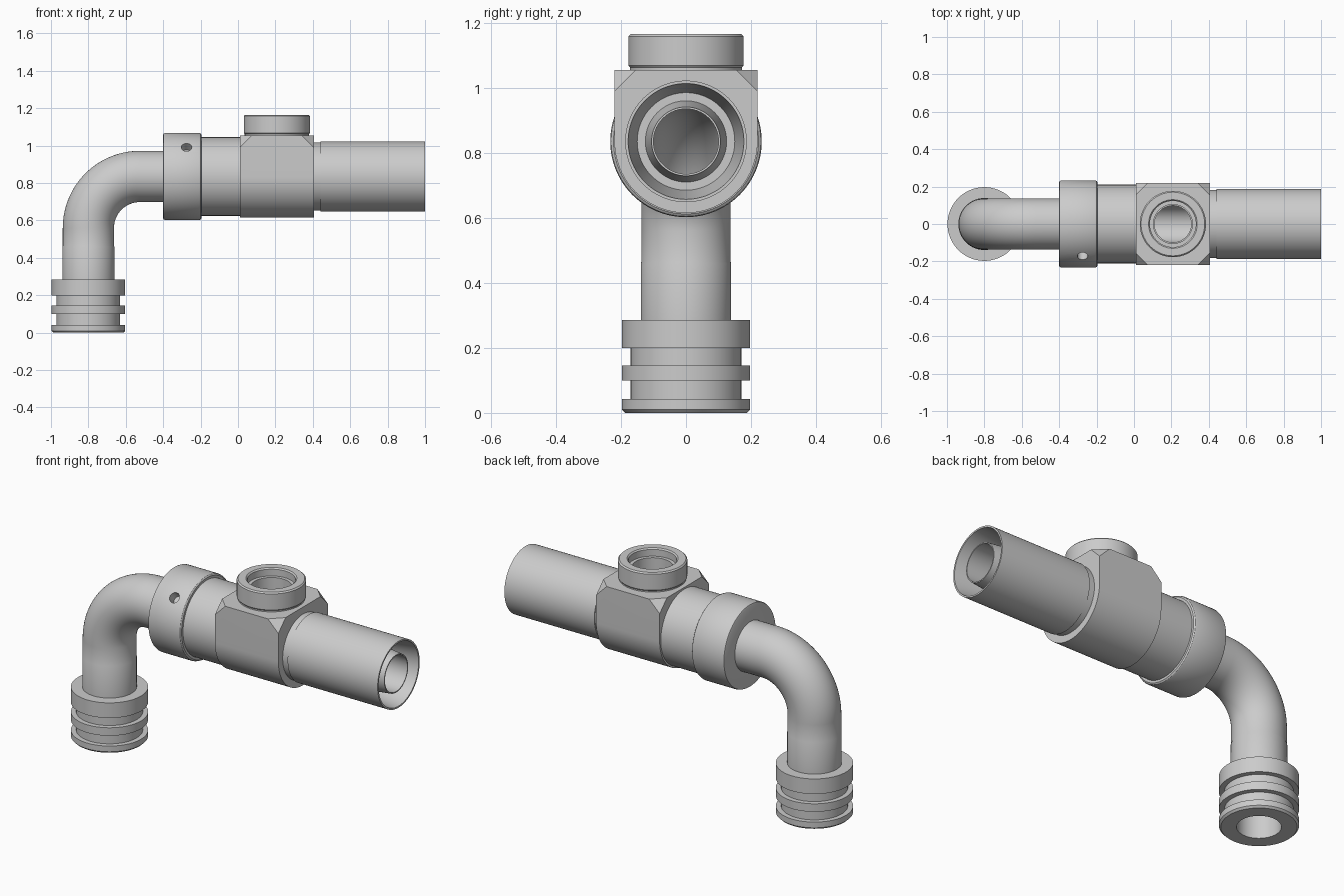
import bpy, bmesh
from math import sin, cos, pi, radians
from mathutils import Matrix, Vector

if "Cube" in bpy.data.objects:
    bpy.data.objects.remove(bpy.data.objects["Cube"])

AXIS = 0.835          # height of the horizontal axis
BORE = 0.1
SEG = 96


def new_object(name, bm):
    bmesh.ops.recalc_face_normals(bm, faces=bm.faces)
    me = bpy.data.meshes.new(name)
    bm.to_mesh(me)
    bm.free()
    ob = bpy.data.objects.new(name, me)
    bpy.context.collection.objects.link(ob)
    return ob


def activate(ob):
    bpy.ops.object.select_all(action='DESELECT')
    ob.select_set(True)
    bpy.context.view_layer.objects.active = ob


def finish(ob):
    activate(ob)
    bpy.ops.object.shade_smooth_by_angle(angle=radians(30))
    return ob


def bridge_rings(bm, rings, closed):
    n = len(rings[0])
    for i in range(len(rings) if closed else len(rings) - 1):
        a, b = rings[i], rings[(i + 1) % len(rings)]
        for j in range(n):
            k = (j + 1) % n
            bm.faces.new((a[j], a[k], b[k], b[j]))


def lathe(name, profile, mat):
    """Turn a closed (radius, height) profile around z, then place it."""
    bm = bmesh.new()
    rings = [[bm.verts.new(mat @ Vector((r * cos(2 * pi * s / SEG), r * sin(2 * pi * s / SEG), h)))
              for s in range(SEG)] for r, h in profile]
    bridge_rings(bm, rings, True)
    return new_object(name, bm)


def cut(ob, radius, start, direction, depth):
    """Drill a round hole."""
    d = Vector(direction).normalized()
    bm = bmesh.new()
    m = Matrix.Translation(Vector(start) + d * depth / 2) @ d.to_track_quat('Z', 'Y').to_matrix().to_4x4()
    bmesh.ops.create_cone(bm, cap_ends=True, segments=64, radius1=radius, radius2=radius,
                          depth=depth, matrix=m)
    cutter = new_object("cutter", bm)
    cutter.hide_render = True
    mod = ob.modifiers.new("drill", 'BOOLEAN')
    mod.operation = 'DIFFERENCE'
    mod.solver = 'EXACT'
    mod.object = cutter
    activate(ob)
    bpy.ops.object.modifier_apply(modifier=mod.name)
    bpy.data.objects.remove(cutter)


ALONG_X = Matrix.Translation((0, 0, AXIS)) @ Matrix.Rotation(pi / 2, 4, 'Y')

# Grooved plug at the foot
finish(lathe("grooved_plug", [
    (0.11, 0), (0.187, 0), (0.197, 0.01), (0.197, 0.042), (0.17, 0.042), (0.17, 0.1),
    (0.197, 0.1), (0.197, 0.145), (0.17, 0.145), (0.17, 0.2), (0.197, 0.2),
    (0.197, 0.285), (0.11, 0.285)], Matrix.Translation((-0.8, 0, 0))))

# Elbow pipe: straight leg, quarter bend, straight run into the collar
bend, cx, cz = 0.275, -0.525, 0.56
stations = [(-0.8, 0.27, 0, 0.139), (-0.8, 0.46, 0, 0.139), (-0.8, 0.465, 0, 0.137)]
for i in range(33):
    a = pi / 2 * i / 32
    stations.append((cx - bend * cos(a), cz + bend * sin(a), a, 0.137))
stations.append((-0.39, AXIS, pi / 2, 0.137))


def ring(bm, x, z, a, r):
    return [bm.verts.new((x - r * cos(t) * cos(a), r * sin(t), z + r * cos(t) * sin(a)))
            for t in (2 * pi * s / SEG for s in range(SEG))]


bm = bmesh.new()
outer = [ring(bm, x, z, a, r) for x, z, a, r in stations]
inner = [ring(bm, x, z, a, BORE) for x, z, a, r in reversed(stations)]
bridge_rings(bm, outer + inner, True)
finish(new_object("elbow_pipe", bm))

# Collar and the barrel behind it, with a small radial pin hole
collar = lathe("collar_and_barrel", [
    (BORE, -0.4), (0.223, -0.4), (0.23, -0.397), (0.233, -0.39), (0.233, -0.208),
    (0.23, -0.2), (0.223, -0.195), (0.21, -0.195), (0.21, 0.01), (BORE, 0.01)], ALONG_X)
cut(collar, 0.028, (-0.275, -0.2, AXIS + 0.182), (0, 0.74, -0.675), 0.09)
cut(collar, 0.028, (-0.275, -0.222, AXIS + 0.202), (0, 0.74, -0.675), 0.1)
finish(collar)

# Tee block: flat sides and top, half-round underside, clipped top corners
x0, x1, w, top = 0.01, 0.405, 0.22, 1.055
outline = [(w, top), (-w, top)]
outline += [(-w * cos(pi * i / 48), AXIS - w * sin(pi * i / 48)) for i in range(49)]
bm = bmesh.new()
ends = [[bm.verts.new((x, y, z)) for y, z in outline] for x in (x0, x1)]
bridge_rings(bm, ends, False)
for e in ends:
    bm.faces.new(e)
for sx, x in ((-1, x0), (1, x1)):
    for sy in (-1, 1):
        res = bmesh.ops.bisect_plane(bm, geom=bm.verts[:] + bm.edges[:] + bm.faces[:],
                                     plane_co=(x - sx * 0.065, sy * w, top),
                                     plane_no=(sx, sy, 1), clear_outer=True)
        edges = [g for g in res['geom_cut'] if isinstance(g, bmesh.types.BMEdge)]
        bmesh.ops.edgenet_fill(bm, edges=edges)
block = new_object("tee_block", bm)
cut(block, BORE, (-0.1, 0, AXIS), (1, 0, 0), 0.7)
cut(block, 0.098, (0.208, 0, AXIS), (0, 0, 1), 0.4)
finish(block)

# Round port on top of the block, with a stepped bore
finish(lathe("top_port", [
    (0.104, 1.05), (0.172, 1.05), (0.172, 1.062), (0.177, 1.068), (0.177, 1.158), (0.17, 1.165),
    (0.13, 1.165), (0.123, 1.158), (0.123, 1.12), (0.104, 1.12)],
    Matrix.Translation((0.208, 0, 0))))

# Outlet sleeve with a tapered inner nozzle in its open end
finish(lathe("outlet_sleeve", [
    (BORE, 0.4), (0.181, 0.4), (0.181, 0.44), (0.187, 0.44), (0.187, 1.0), (0.178, 1.0),
    (0.15, 0.8), (0.125, 0.8), (0.106, 0.985), (BORE, 0.985)], ALONG_X))
